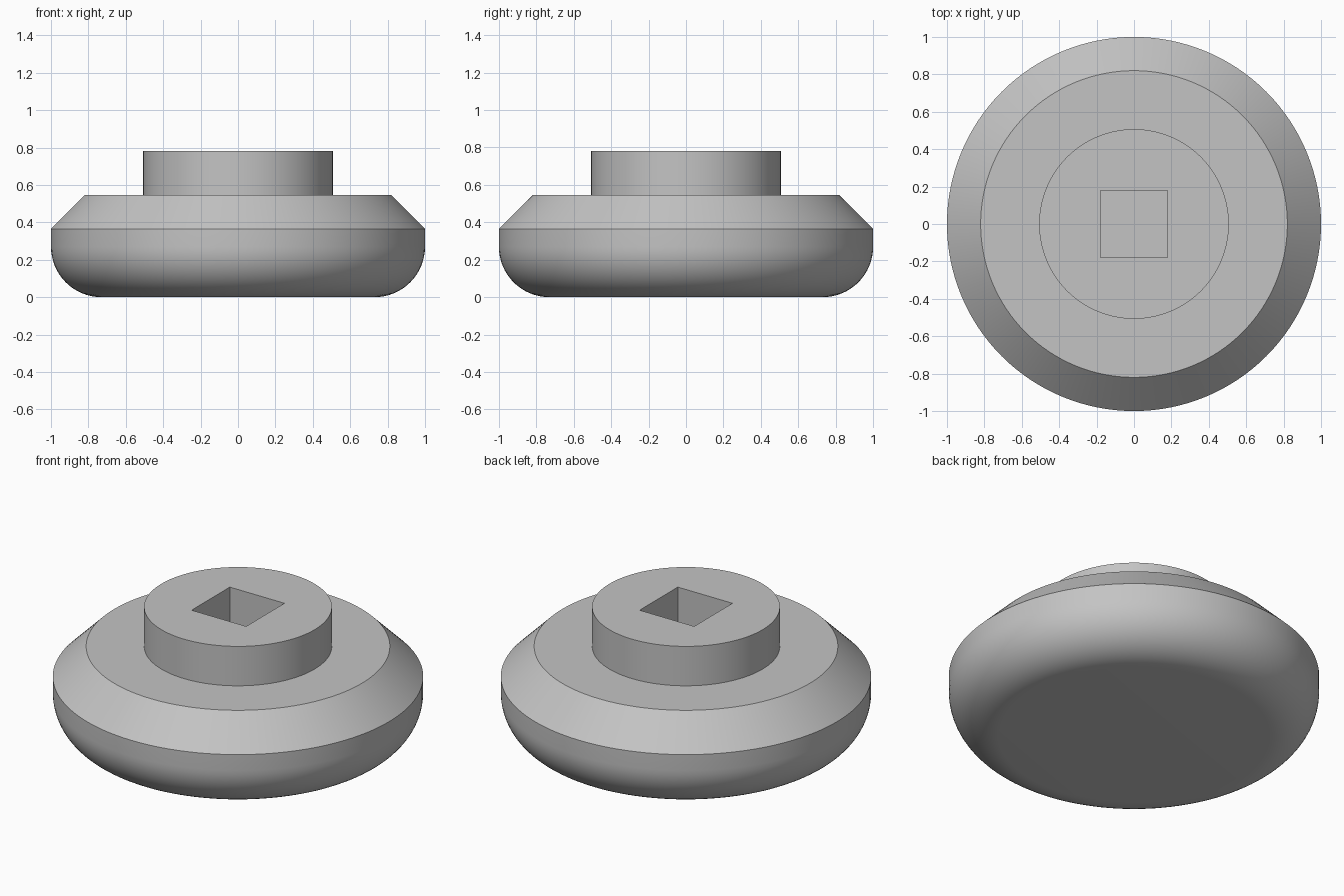
import bpy
import bmesh
from math import sin, cos, pi, radians
from mathutils import Vector

default = bpy.data.objects.get("Cube")
if default:
    bpy.data.objects.remove(default, do_unlink=True)

SEGMENTS = 128
FILLET = 0.27          # rounded lower rim
SOCKET = 0.36          # square socket width
SOCKET_FLOOR = 0.36

# Single grey material
grey = bpy.data.materials.new("plain grey")
grey.use_nodes = True
colour = (0.55, 0.55, 0.55, 1)
grey.diffuse_color = colour
grey.node_tree.nodes["Principled BSDF"].inputs["Base Color"].default_value = colour

# Half profile: flat base, rounded rim, straight band, chamfer, shoulder, hub
profile = [(0, 0)]
for i in range(17):
    a = pi / 2 * i / 16
    profile.append((1 - FILLET + FILLET * sin(a), FILLET - FILLET * cos(a)))
profile += [(1, 0.365), (0.82, 0.545), (0.507, 0.545), (0.507, 0.78), (0, 0.78)]

# Turn the profile around the z axis
bm = bmesh.new()
verts = [bm.verts.new((r, 0, z)) for r, z in profile]
edges = [bm.edges.new(pair) for pair in zip(verts, verts[1:])]
bmesh.ops.spin(bm, geom=verts + edges, cent=Vector(), axis=(0, 0, 1),
               angle=2 * pi, steps=SEGMENTS)
bmesh.ops.remove_doubles(bm, verts=bm.verts, dist=0.0001)
bmesh.ops.dissolve_limit(bm, angle_limit=radians(0.1), verts=bm.verts, edges=bm.edges)
bmesh.ops.recalc_face_normals(bm, faces=bm.faces)
mesh = bpy.data.meshes.new("knob_body")
bm.to_mesh(mesh)
bm.free()
body = bpy.data.objects.new("knob_body", mesh)
bpy.context.collection.objects.link(body)
mesh.materials.append(grey)

# Square blind socket cut into the hub
top = 1.0
bpy.ops.mesh.primitive_cube_add(size=1, location=(0, 0, (top + SOCKET_FLOOR) / 2))
cutter = bpy.context.object
cutter.name = "socket_cutter"
cutter.scale = (SOCKET, SOCKET, top - SOCKET_FLOOR)
cutter.hide_render = True
cutter.data.materials.append(grey)
cut = body.modifiers.new("socket", 'BOOLEAN')
cut.operation = 'DIFFERENCE'
cut.solver = 'EXACT'
cut.object = cutter

bpy.ops.object.select_all(action='DESELECT')
body.select_set(True)
bpy.context.view_layer.objects.active = body
bpy.ops.object.modifier_apply(modifier=cut.name)
bpy.data.objects.remove(cutter, do_unlink=True)

# Smooth turned surfaces, crisp edges
bpy.ops.object.shade_smooth_by_angle(angle=radians(25))
